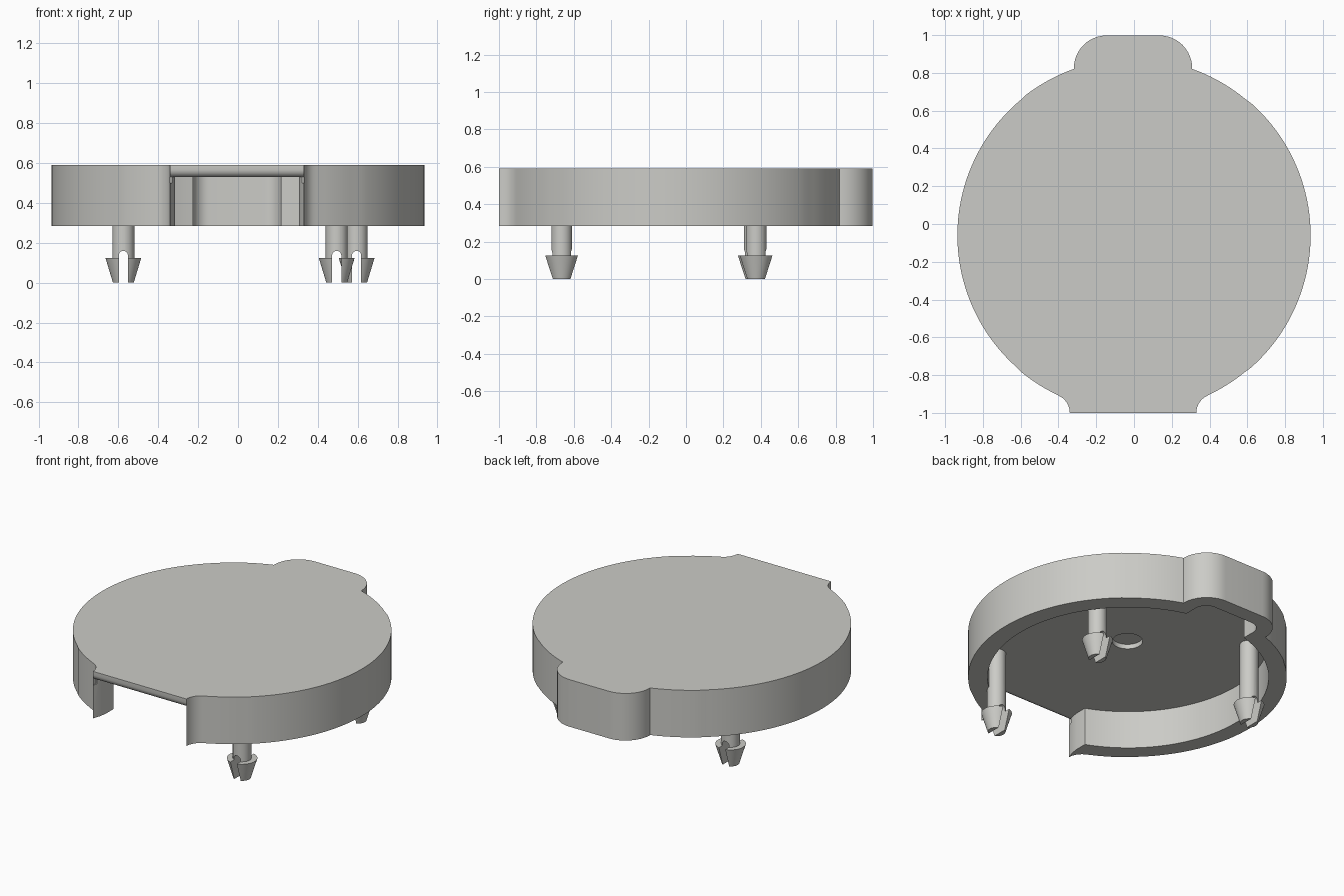
import bpy, bmesh, math
from mathutils import Matrix

if "Cube" in bpy.data.objects:
    bpy.data.objects.remove(bpy.data.objects["Cube"])

CY = -0.06      # centre of the round body
CX = -0.005     # slight sideways offset of the body details
TOP, UNDER, RIM = 0.59, 0.53, 0.285

grey = bpy.data.materials.new("light_grey")
grey.diffuse_color = (0.60, 0.60, 0.57, 1)
grey.use_nodes = True
grey.node_tree.nodes["Principled BSDF"].inputs["Base Color"].default_value = grey.diffuse_color


def arc(cx, cy, r, a0, a1, n):
    """Points on an arc, angles in degrees."""
    return [(cx + r * math.cos(math.radians(a0 + (a1 - a0) * i / n)),
             cy + r * math.sin(math.radians(a0 + (a1 - a0) * i / n))) for i in range(n + 1)]


def mirrored(half):
    """Close a right-hand half outline with its mirror image."""
    return half + [(-x, y) for x, y in reversed(half)]


def finish(bm, name):
    bmesh.ops.recalc_face_normals(bm, faces=bm.faces)
    me = bpy.data.meshes.new(name)
    bm.to_mesh(me)
    bm.free()
    me.materials.append(grey)
    ob = bpy.data.objects.new(name, me)
    bpy.context.collection.objects.link(ob)
    return ob


def prism(name, outline, z0, z1, matrix=Matrix()):
    """Extrude a flat outline from z0 to z1, then place it."""
    bm = bmesh.new()
    face = bm.faces.new([bm.verts.new((x, y, z0)) for x, y in outline])
    ext = bmesh.ops.extrude_face_region(bm, geom=[face])
    verts = [v for v in ext["geom"] if isinstance(v, bmesh.types.BMVert)]
    bmesh.ops.translate(bm, verts=verts, vec=(0, 0, z1 - z0))
    bm.transform(matrix)
    return finish(bm, name)


def lathe(name, profile, x, y, steps=40):
    """Spin a radius/height profile about a vertical axis."""
    bm = bmesh.new()
    vs = [bm.verts.new((r, 0, z)) for r, z in profile]
    es = [bm.edges.new(p) for p in zip(vs, vs[1:])]
    bmesh.ops.spin(bm, geom=vs + es, cent=(0, 0, 0), axis=(0, 0, 1),
                   angle=math.tau, steps=steps, use_duplicate=False)
    bmesh.ops.remove_doubles(bm, verts=bm.verts, dist=1e-5)
    bm.transform(Matrix.Translation((x, y, 0)))
    return finish(bm, name)


def cut(ob, cutter):
    mod = ob.modifiers.new("cut", 'BOOLEAN')
    mod.operation, mod.solver, mod.object = 'DIFFERENCE', 'EXACT', cutter
    bpy.context.view_layer.objects.active = ob
    bpy.ops.object.modifier_apply(modifier=mod.name)
    bpy.data.objects.remove(cutter, do_unlink=True)


def smooth(ob):
    bpy.ops.object.select_all(action='DESELECT')
    ob.select_set(True)
    bpy.context.view_layer.objects.active = ob
    bpy.ops.object.shade_smooth_by_angle(angle=math.radians(30))


def circle_angle(r, x, sign):
    return sign * math.degrees(math.acos(x / r))


# Cover: round body, flared front mouth and rounded back bump
R = 0.935
outer = arc(0.435, -1, 0.1, 180, 115, 8)
outer += arc(0, CY, R, circle_angle(R, 0.405, -1), circle_angle(R, 0.313, 1), 60)
outer += arc(0.14, 0.825, 0.173, 0, 90, 12)
shift = Matrix.Translation((CX, 0, 0))
cover = prism("cover", mirrored(outer), RIM, TOP, shift)
for v in cover.data.vertices:            # keep the round sides centred
    if abs(v.co.x) > 0.6:
        v.co.x -= CX

# Hollow underside, open at the front
r = 0.825
inner = [(0.335, -1.02), (0.335, -1), (0.318, -0.95), (0.31, -0.9)]
inner += arc(0, CY, r, circle_angle(r, 0.31, -1), circle_angle(r, 0.22, 1), 60)
inner += arc(0.14, 0.82, 0.08, 0, 90, 8)
cut(cover, prism("cavity_cutter", mirrored(inner), 0.2, UNDER, shift))

# Rounded lower lip over the front mouth
lip = [(-1.02, 0.5), (-1.02, 0.565), (-1.0, 0.565), (-0.996, 0.55), (-0.986, 0.538),
       (-0.97, 0.5295), (-0.97, 0.5)]
yz_to_x = Matrix(((0, 0, 1, 0), (1, 0, 0, 0), (0, 1, 0, 0), (0, 0, 0, 1)))
cut(cover, prism("lip_cutter", lip, -0.335 + CX, 0.335 + CX, yz_to_x))

# Shallow round recess in the middle of the underside
cut(cover, prism("recess_cutter", arc(0, CY, 0.09, 0, 351, 39), 0.5, 0.56))
smooth(cover)

# Snap posts with barbed, slotted heads
post_profile = [(0, 0), (0.052, 0), (0.09, 0.125), (0.055, 0.125), (0.055, 0.54), (0, 0.54)]
slot = [(0.023, -0.05)] + arc(0, 0.137, 0.023, 0, 180, 10) + [(-0.023, -0.05)]
posts = {"post_left": (-0.575, 0.365), "post_right": (0.595, 0.375), "post_front": (0.495, -0.665)}
for name, (x, y) in posts.items():
    post = lathe(name, post_profile, x, y)
    place = Matrix.Translation((x, y, 0)) @ Matrix.Rotation(math.radians(90), 4, 'X')
    cut(post, prism("slot_cutter", slot, -0.2, 0.2, place))
    smooth(post)
